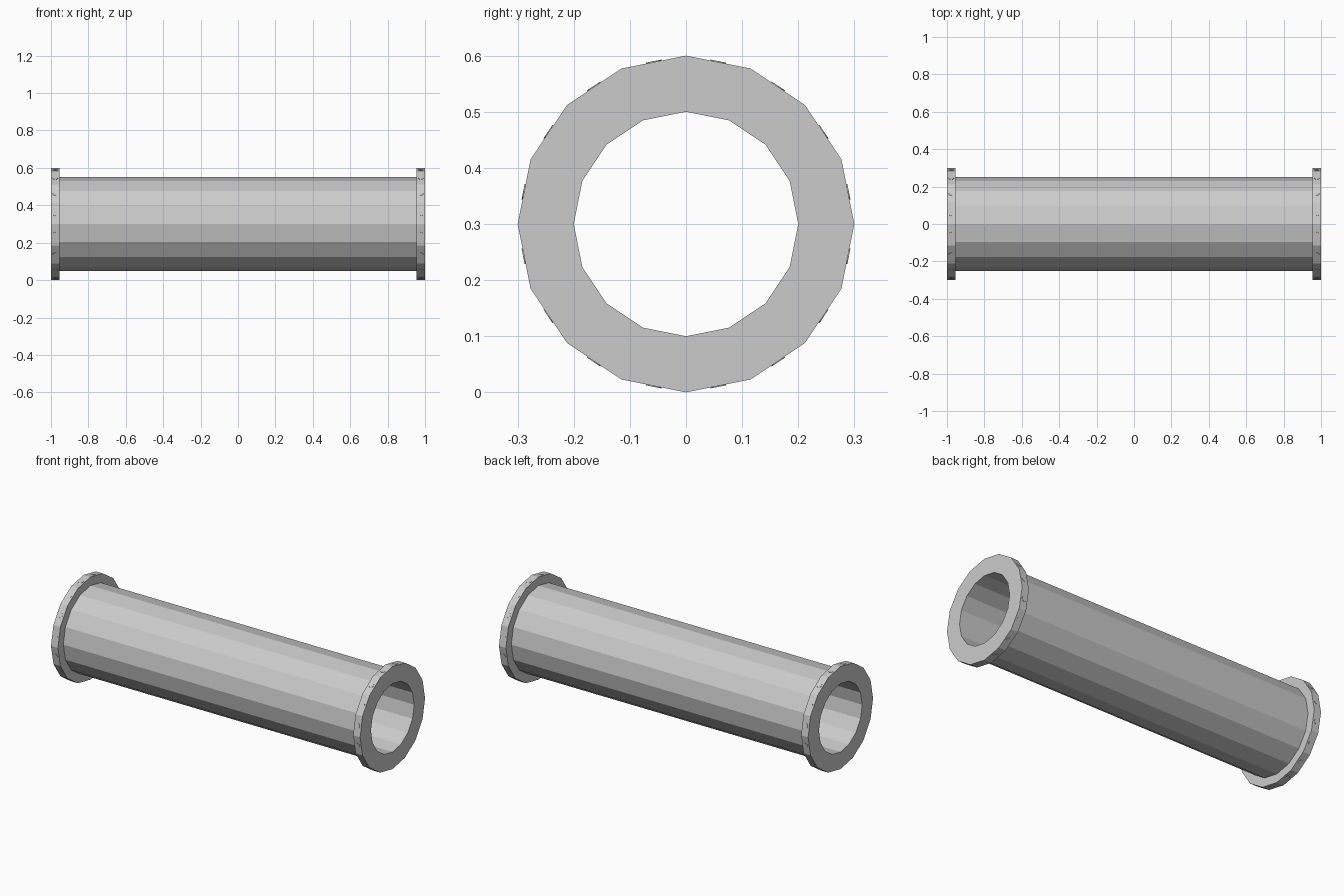
import bpy, bmesh
from math import pi, sin, cos
from mathutils import Matrix, Vector

if "Cube" in bpy.data.objects:
    bpy.data.objects.remove(bpy.data.objects["Cube"])

SIDES = 16
AXIS_Z = 0.3
FLANGE_X = 0.955


def add_object(name, bm):
    bmesh.ops.recalc_face_normals(bm, faces=bm.faces)
    mesh = bpy.data.meshes.new(name)
    bm.to_mesh(mesh)
    bm.free()
    obj = bpy.data.objects.new(name, mesh)
    obj.location.z = AXIS_Z
    bpy.context.collection.objects.link(obj)
    return obj


# Hollow pipe with a flange at each end: closed (x, radius) section spun about x
profile = [(-1, 0.2), (-1, 0.3), (-FLANGE_X, 0.3), (-FLANGE_X, 0.25),
           (FLANGE_X, 0.25), (FLANGE_X, 0.3), (1, 0.3), (1, 0.2)]
bm = bmesh.new()
verts = [bm.verts.new((x, 0, r)) for x, r in profile]
edges = [bm.edges.new((verts[i], verts[(i + 1) % len(verts)])) for i in range(len(verts))]
bmesh.ops.spin(bm, geom=verts + edges, cent=(0, 0, 0), axis=(1, 0, 0),
               angle=2 * pi, steps=SIDES, use_merge=False)
bmesh.ops.remove_doubles(bm, verts=bm.verts, dist=1e-4)
add_object("flanged_pipe", bm)

# Bolt heads, one barely proud of each flat on the flange rims
for side, x in (("left", -0.9775), ("right", 0.9775)):
    bm = bmesh.new()
    for i in range(SIDES):
        a = 2 * pi * (i + 0.5) / SIDES
        out = Vector((0, sin(a), cos(a)))
        place = Matrix.Translation(Vector((x, 0, 0)) + out * 0.286)
        turn = out.to_track_quat('Z', 'X').to_matrix().to_4x4()
        bmesh.ops.create_cone(bm, cap_ends=True, segments=8, radius1=0.014,
                              radius2=0.014, depth=0.02, matrix=place @ turn)
    add_object(side + "_flange_bolts", bm)
